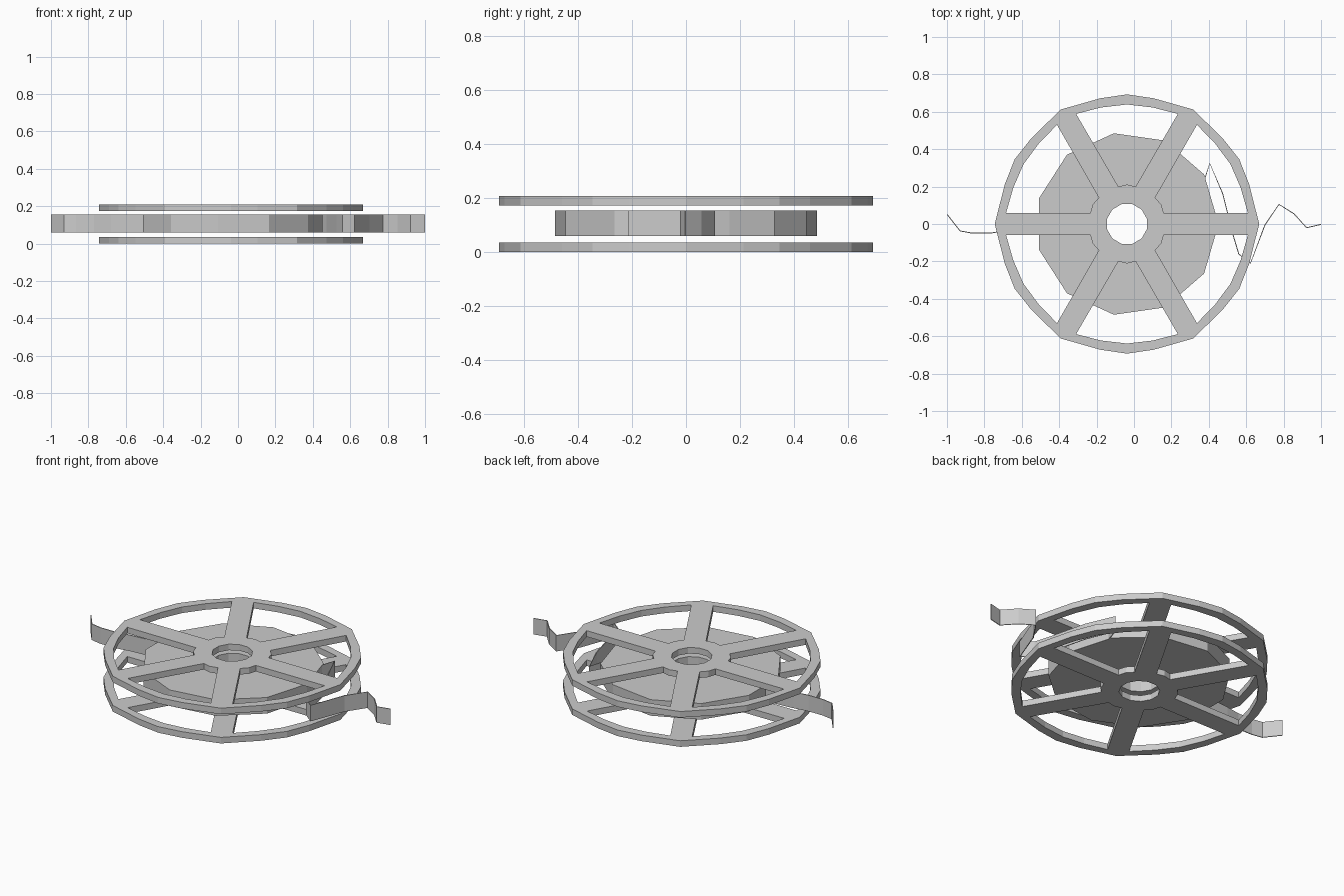
import bpy, bmesh
from math import cos, sin, radians

if "Cube" in bpy.data.objects:
    bpy.data.objects.remove(bpy.data.objects["Cube"])

CX = -0.0375  # reel axis


def polar(r, deg):
    return (CX + r * cos(radians(deg)), r * sin(radians(deg)))


def plate(name, loops, z0, z1):
    """Flat plate from an outer loop plus hole loops, extruded from z0 to z1."""
    cu = bpy.data.curves.new(name, 'CURVE')
    cu.dimensions = '2D'
    cu.fill_mode = 'BOTH'
    cu.extrude = (z1 - z0) / 2
    for pts in loops:
        sp = cu.splines.new('POLY')
        sp.points.add(len(pts) - 1)
        for p, (x, y) in zip(sp.points, pts):
            p.co = (x, y, 0, 1)
        sp.use_cyclic_u = True
    tmp = bpy.data.objects.new(name + "_outline", cu)
    bpy.context.collection.objects.link(tmp)
    bpy.context.view_layer.update()
    me = bpy.data.meshes.new_from_object(tmp.evaluated_get(bpy.context.evaluated_depsgraph_get()))
    bpy.data.objects.remove(tmp)
    bm = bmesh.new()
    bm.from_mesh(me)
    bmesh.ops.remove_doubles(bm, verts=bm.verts, dist=1e-4)
    bmesh.ops.translate(bm, verts=bm.verts, vec=(0, 0, (z0 + z1) / 2))
    bmesh.ops.recalc_face_normals(bm, faces=bm.faces)
    for f in bm.faces:
        f.smooth = False
    bm.to_mesh(me)
    bm.free()
    me.name = name
    ob = bpy.data.objects.new(name, me)
    bpy.context.collection.objects.link(ob)
    return ob


def ribbon(name, path, z0, z1):
    """Thin upright strip following a path."""
    n = len(path)
    verts = [(x, y, z) for z in (z0, z1) for x, y in path]
    faces = [(i, i + 1, n + i + 1, n + i) for i in range(n - 1)]
    me = bpy.data.meshes.new(name)
    me.from_pydata(verts, [], faces)
    ob = bpy.data.objects.new(name, me)
    bpy.context.collection.objects.link(ob)
    mod = ob.modifiers.new("thickness", 'SOLIDIFY')
    mod.thickness = 0.005
    mod.offset = 0
    return ob


# shared outlines
bore = [polar(0.11, 15 + 30 * i) for i in range(12)]
rim = [polar(r, 60 * k + a) for k in range(6)
       for a, r in ((0, 0.707), (18, 0.687), (30, 0.693), (42, 0.687))]
window = ((5.2, 0.649), (17.7, 0.638), (30, 0.639), (42.3, 0.638), (54.8, 0.649),
          (43, 0.205), (30, 0.211), (17, 0.205))
windows = [[polar(r, 60 * k + a) for a, r in window] for k in range(6)]

# six-spoke flanges
plate("lower_flange", [rim, bore] + windows, 0.0, 0.036)
plate("upper_flange", [rim, bore] + windows, 0.173, 0.209)

# wound roll between the flanges
roll = [polar(0.49, 360 / 11 * i) for i in range(11)]
plate("wound_roll", [roll, bore], 0.06, 0.155)

# loose strip ends
ribbon("left_strip_end", [(-0.998, 0.05), (-0.93, -0.037), (-0.865, -0.049), (-0.77, -0.049),
                          (-0.68, -0.035), (-0.50, -0.02)], 0.06, 0.155)
ribbon("right_strip_end", [(0.375, 0.23), (0.405, 0.325), (0.475, 0.16), (0.50, 0.06),
                           (0.53, -0.06), (0.56, -0.16), (0.623, -0.21), (0.70, -0.005),
                           (0.775, 0.105), (0.855, 0.055), (0.923, -0.02), (1.0, -0.002)],
       0.06, 0.155)
